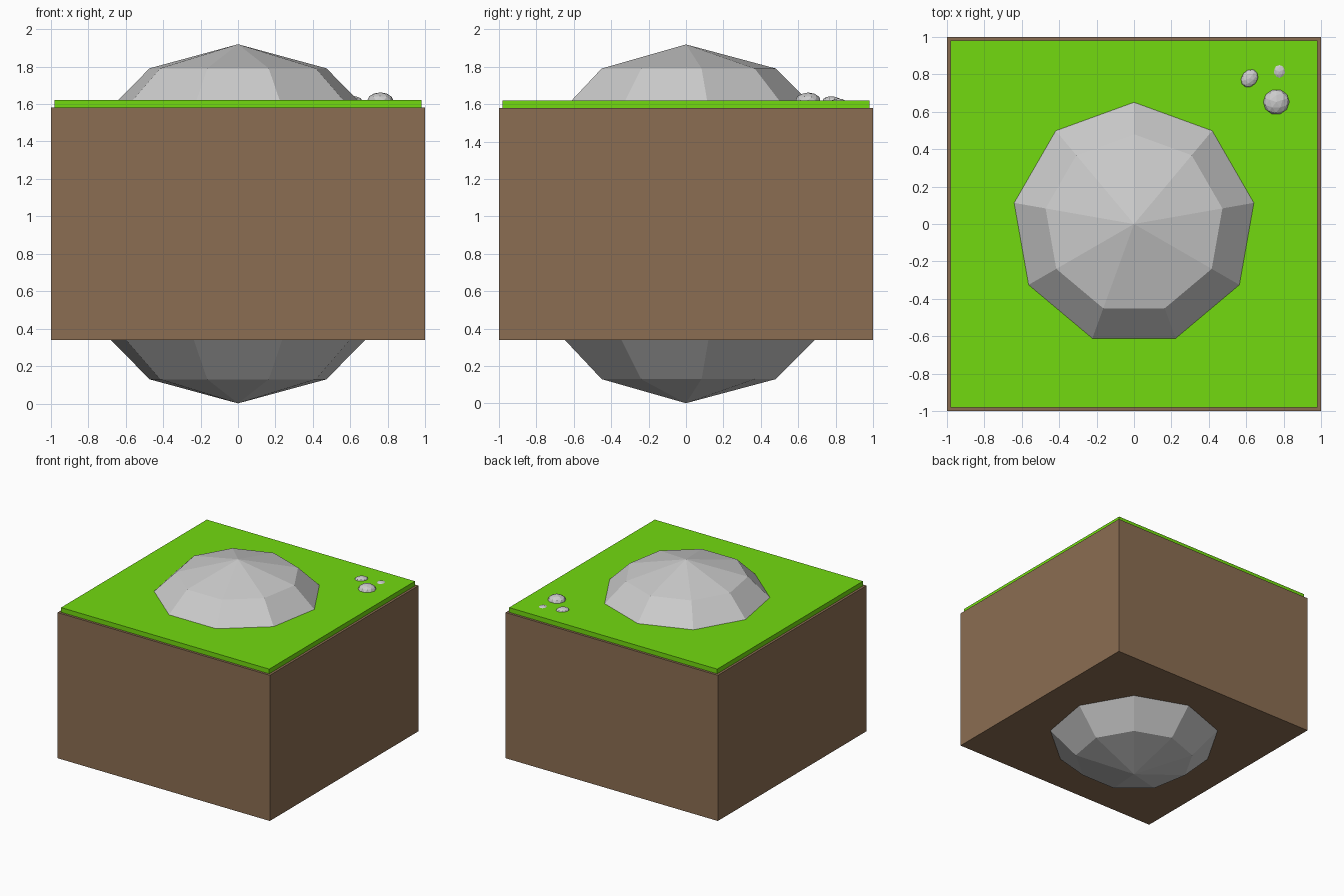
import bpy

if "Cube" in bpy.data.objects:
    bpy.data.objects.remove(bpy.data.objects["Cube"])


def material(name, rgb):
    m = bpy.data.materials.new(name)
    m.diffuse_color = (*rgb, 1)
    m.use_nodes = True
    m.node_tree.nodes["Principled BSDF"].inputs["Base Color"].default_value = m.diffuse_color
    return m


def block(name, half, z0, z1, mat):
    bpy.ops.mesh.primitive_cube_add(size=2, location=(0, 0, (z0 + z1) / 2))
    o = bpy.context.object
    o.name = name
    o.scale = (half, half, (z1 - z0) / 2)
    o.data.materials.append(mat)
    return o


# Soil block with a thin turf layer on top
block("soil_block", 1.0, 0.34, 1.58, material("soil", (0.26, 0.155, 0.085)))
block("grass_layer", 0.98, 1.57, 1.62, material("grass", (0.17, 0.70, 0.005)))

# Nine-sided boulder embedded through the whole block
bpy.ops.mesh.primitive_uv_sphere_add(segments=9, ring_count=6, radius=0.959,
                                     location=(0, 0, 0.96))
bpy.context.object.name = "boulder"

# Flattened pebbles near the back right corner: centre, half sizes, turn
pebbles = [
    ((0.76, 0.652, 1.62), (0.070, 0.068, 0.042), 0.3),
    ((0.617, 0.778, 1.617), (0.053, 0.043, 0.025), 0.9),
    ((0.777, 0.815, 1.608), (0.042, 0.036, 0.022), 1.6),
]
for i, (loc, size, turn) in enumerate(pebbles):
    bpy.ops.mesh.primitive_ico_sphere_add(subdivisions=2, radius=1, location=loc,
                                          rotation=(0, 0, turn))
    o = bpy.context.object
    o.name = f"pebble_{i + 1}"
    o.scale = size
